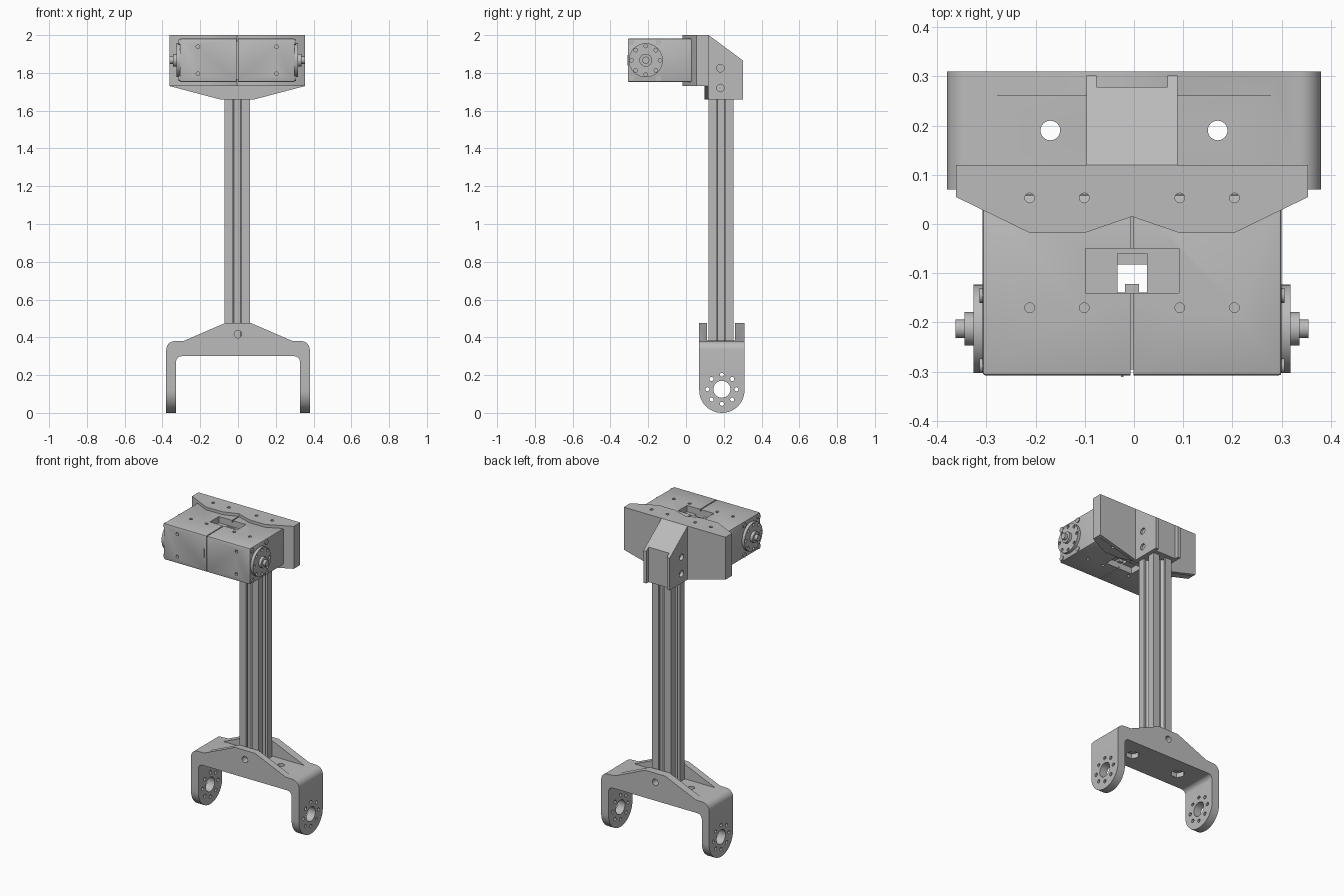
import bpy, bmesh, math
from mathutils import Vector

cube = bpy.data.objects.get("Cube")
if cube:
    bpy.data.objects.remove(cube, do_unlink=True)

grey = bpy.data.materials.new("plain grey")
grey.use_nodes = True
COLOUR = (0.5, 0.5, 0.5, 1)
grey.diffuse_color = COLOUR
grey.node_tree.nodes["Principled BSDF"].inputs["Base Color"].default_value = COLOUR


def arc(cx, cy, r, start, end, n=8):
    angles = [math.radians(start + (end - start) * i / n) for i in range(n + 1)]
    return [(cx + r * math.cos(a), cy + r * math.sin(a)) for a in angles]


def rect(a0, a1, b0, b1):
    return [(a0, b0), (a1, b0), (a1, b1), (a0, b1)]


def disc(cx, cy, r, n=24):
    return arc(cx, cy, r, 0, 360, n)[:-1]


def ring(cx, cy, spread, r, count=8):
    return [disc(x, y, r, 12) for x, y in disc(cx, cy, spread, count)]


def mirrored(half):
    return half + [(-x, y) for x, y in reversed(half)]


def place(p, axis, d):
    a, b = p
    return Vector({"x": (d, a, b), "y": (a, d, b), "z": (a, b, d)}[axis])


def build(name, *prisms):
    """Each prism is an outline, the axis it is pushed along, and its two ends."""
    bm = bmesh.new()
    for outline, axis, lo, hi in prisms:
        low = [bm.verts.new(place(p, axis, lo)) for p in outline]
        high = [bm.verts.new(place(p, axis, hi)) for p in outline]
        bm.faces.new(low)
        bm.faces.new(high[::-1])
        for i in range(len(low)):
            j = (i + 1) % len(low)
            bm.faces.new((low[j], low[i], high[i], high[j]))
    bmesh.ops.recalc_face_normals(bm, faces=bm.faces)
    mesh = bpy.data.meshes.new(name)
    bm.to_mesh(mesh)
    bm.free()
    mesh.materials.append(grey)
    obj = bpy.data.objects.new(name, mesh)
    bpy.context.collection.objects.link(obj)
    return obj


def apply(obj, mod):
    bpy.context.view_layer.objects.active = obj
    bpy.ops.object.modifier_apply(modifier=mod.name)


def cut(obj, *prisms, operation="DIFFERENCE"):
    cutter = build("cutter", *prisms)
    cutter.hide_render = True
    mod = obj.modifiers.new("cut", "BOOLEAN")
    mod.operation, mod.solver, mod.object = operation, "EXACT", cutter
    apply(obj, mod)
    bpy.data.objects.remove(cutter, do_unlink=True)


def smooth(obj):
    bpy.ops.object.select_all(action="DESELECT")
    obj.select_set(True)
    bpy.context.view_layer.objects.active = obj
    bpy.ops.object.shade_smooth_by_angle(angle=math.radians(30))


# Lower fork: arched outline, rounded feet, pocket around the post
FORK_Y, HUB_Z, R = 0.19, 0.125, 0.12
half = [(0.07, 0.475), (0.285, 0.382)]
half += arc(0.335, 0.335, 0.045, 90, 0) + [(0.38, 0), (0.328, 0)]
half += arc(0.298, 0.27, 0.03, 0, 90)
fork = build("fork", (mirrored(half), "y", FORK_Y - R, FORK_Y + R))
side = arc(FORK_Y, R, R, 180, 360, 24) + [(FORK_Y + R, 0.5), (FORK_Y - R, 0.5)]
cut(fork, (side, "x", -0.5, 0.5), operation="INTERSECT")
cut(fork, (rect(-0.3, 0.3, 0.112, 0.26), "z", 0.382, 0.6))
cut(fork, *[(h, "x", -0.5, 0.5) for h in ring(FORK_Y, HUB_Z, 0.077, 0.011)],
    (disc(FORK_Y, HUB_Z, 0.045), "x", -0.5, 0.5),
    (disc(0, 0.417, 0.02), "y", 0, 0.5),
    *[(disc(x, FORK_Y, 0.02), "z", 0.2, 0.5) for x in (-0.17, 0.17)])
cut(fork, *[(disc(x, FORK_Y, 0.042, 6), "z", 0.2, 0.33) for x in (-0.17, 0.17)])

# Slotted post
CX, POST_Y, H = -0.004, 0.185, 0.067
slot = [(H, -H), (H, -0.022), (0.052, -0.022), (0.052, -0.04), (0.025, -0.018),
        (0.025, 0.018), (0.052, 0.04), (0.052, 0.022), (H, 0.022)]
section = []
for turn in range(4):
    section += [(CX + x, POST_Y + y) for x, y in slot]
    slot = [(-y, x) for x, y in slot]
post = build("post", (section, "z", 0.382, 1.7))

# Head bracket: wavy plate with a tapered lower lip
wave = mirrored([(0.358, 0.12), (0.358, 0.055), (0.208, -0.018), (0.096, -0.018)])
wave.insert(4, (0, 0.015))
wave = [(CX + x, y) for x, y in wave]
bracket = build("head_bracket", (wave, "z", 1.73, 2.0))
SPOTS = [CX + x for x in (-0.208, -0.097, 0.097, 0.208)]
cut(bracket, *[(disc(x, 0.053, 0.01, 12), "z", 1.96, 2.1) for x in SPOTS],
    *[(disc(x, 0.053, 0.01, 12), "z", 1.6, 1.77) for x in SPOTS])
lip = [(CX + x, z) for x, z in mirrored([(0.358, 1.73), (0.092, 1.66)])]
lower_lip = build("lower_lip", (lip, "y", 0.098, 0.12))

# Sloped clamp behind the bracket, with two rear ears
SLOPE = (2.0 - 1.865) / (0.302 - 0.12)


def clamp_side(back):
    return [(0.12, 1.66), (back, 1.66), (back, 2.0 - SLOPE * (back - 0.12)), (0.12, 2.0)]


clamp = build("post_clamp", (clamp_side(0.302), "x", CX - 0.092, CX + 0.092))
cut(clamp, (rect(CX - 0.072, CX + 0.072, 0.278, 0.4), "z", 1.5, 2.1))
cut(clamp, *[(disc(0.182, z, 0.02), "x", s * 0.075, s * 0.2)
             for z in (1.72, 1.825) for s in (-1, 1)])

# Motor housing with centre seam, windows and screw holes
Y0, Y1, Z0, Z1 = -0.308, 0.06, 1.752, 1.982
housing = build("motor_housing", (rect(Y0, Y1, Z0, Z1), "x", CX - 0.304, CX + 0.304))
bevel = housing.modifiers.new("soft_edges", "BEVEL")
bevel.width, bevel.segments = 0.007, 2
apply(housing, bevel)
D = 0.012
seam = [(Y1, Z1 + D), (Y0 - D, Z1 + D), (Y0 - D, Z0 - D), (Y1, Z0 - D),
        (Y1, Z0 + D), (Y0 + D, Z0 + D), (Y0 + D, Z1 - D), (Y1, Z1 - D)]
cut(housing, (seam, "x", CX - 0.003, CX + 0.003))
window = rect(CX - 0.095, CX + 0.095, -0.14, -0.05)
cut(housing, (window, "z", Z1 - 0.04, 2.1), (window, "z", 1.6, Z0 + 0.04))
cut(housing, (rect(CX - 0.03, CX + 0.03, -0.14, -0.06), "z", Z1 - 0.08, 2.1))
cut(housing, (rect(CX - 0.03, CX + 0.03, -0.139, -0.082), "z", 1.6, 2.1))
cut(housing, *[(disc(x, -0.17, 0.01, 12), "z", lo, hi)
               for x in SPOTS for lo, hi in ((1.95, 2.1), (1.6, 1.78))],
    *[(disc(CX + x, z, 0.01, 12), "y", -0.4, -0.28)
      for x in (-0.208, 0.208) for z in (1.795, 1.938)])
lug = build("window_lug", (rect(CX - 0.014, CX + 0.014, -0.142, -0.122), "z", 1.79, 1.9))
mark = build("front_mark", (rect(-0.026, -0.021, 1.84, 1.895), "y", Y0 - 0.003, Y0 + 0.01))

parts = [fork, post, bracket, lower_lip, clamp, housing, lug, mark]

# Output horns and corner screws on both ends
HY, HZ = -0.213, 1.867
for s, label in ((-1, "right"), (1, "left")):
    def out(a, b):
        return CX + s * a, CX + s * b
    horn = build(label + "_horn", (disc(HY, HZ, 0.09, 48), "x", *out(0.29, 0.322)))
    cut(horn, *[(h, "x", *out(0.31, 0.4)) for h in ring(HY, HZ, 0.076, 0.01)])
    hub = build(label + "_hub", (disc(HY, HZ, 0.034, 32), "x", *out(0.3, 0.34)))
    tip = build(label + "_tip", (disc(HY, HZ, 0.019), "x", *out(0.3, 0.359)))
    screws = build(label + "_screws", *[
        (disc(y, z, 0.015, 16), "x", *out(0.29, 0.31))
        for y in (-0.288, -0.145) for z in (1.772, 1.962)])
    parts += [horn, hub, tip, screws]

for part in parts:
    smooth(part)
